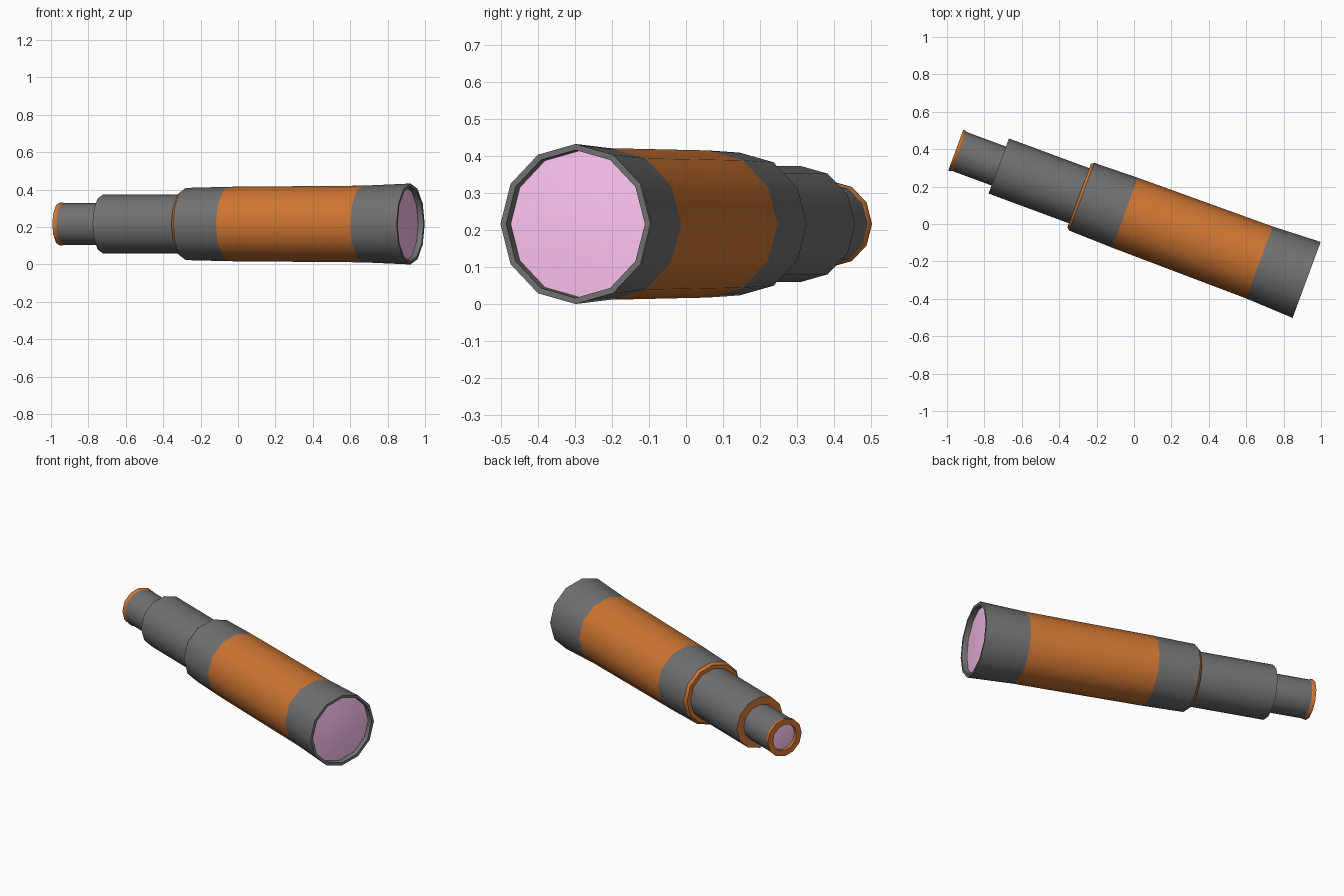
import bpy, math
from mathutils import Matrix, Vector

if "Cube" in bpy.data.objects:
    bpy.data.objects.remove(bpy.data.objects["Cube"])

SIDES = 12


def material(name, *rgb):
    mat = bpy.data.materials.new(name)
    mat.diffuse_color = (*rgb, 1)
    mat.use_nodes = True
    mat.node_tree.nodes["Principled BSDF"].inputs["Base Color"].default_value = mat.diffuse_color
    return mat


ORANGE = material("copper_orange", 0.62, 0.18, 0.032)
PINK = material("lens_pink", 1.0, 0.55, 0.88)
DARK = material("dark_grey", 0.165, 0.165, 0.165)

# Places the tube axis (local x) in the world: turned about z, resting on the ground
PLACE = Matrix.Translation((-0.015, 0.048, 0.2165)) @ Matrix.Rotation(math.radians(-20.3), 4, 'Z')


def lathe(name, profile, mat):
    """Revolve (position, radius) points, listed rear to front, about the axis."""
    verts, rings, faces = [], [], []
    for t, r in profile:
        n = SIDES if r > 0 else 1
        start = len(verts)
        rings.append([start + k % n for k in range(SIDES)])
        for k in range(n):
            a = 2 * math.pi * k / SIDES
            verts.append(PLACE @ Vector((t, r * math.sin(a), r * math.cos(a))))
    for a, b in zip(rings, rings[1:]):
        for k in range(SIDES):
            j = (k + 1) % SIDES
            faces.append(list(dict.fromkeys((a[k], b[k], b[j], a[j]))))
    mesh = bpy.data.meshes.new(name)
    mesh.from_pydata(verts, [], faces)
    mesh.materials.append(mat)
    obj = bpy.data.objects.new(name, mesh)
    bpy.context.collection.objects.link(obj)
    bpy.ops.object.select_all(action='DESELECT')
    obj.select_set(True)
    bpy.context.view_layer.objects.active = obj
    bpy.ops.object.shade_smooth_by_angle(angle=math.radians(40))
    return obj


# Eyepiece end
lathe("eyepiece_lens", [(-0.985, 0), (-0.98, 0.08)], PINK)
lathe("eyepiece_ring", [(-0.98, 0.08), (-1.0, 0.08), (-1.0, 0.1155), (-0.986, 0.1155), (-0.978, 0.111)], ORANGE)
lathe("eyepiece_tube", [(-0.978, 0.111), (-0.755, 0.111)], DARK)

# Middle draw tube
lathe("middle_rim", [(-0.755, 0.111), (-0.755, 0.157)], ORANGE)
lathe("middle_tube", [(-0.755, 0.157), (-0.297, 0.157)], DARK)

# Main barrel
lathe("barrel_rim", [(-0.297, 0.157), (-0.297, 0.181), (-0.282, 0.193)], ORANGE)
lathe("barrel_collar", [(-0.282, 0.193), (-0.036, 0.199)], DARK)
lathe("barrel_grip", [(-0.036, 0.199), (0.731, 0.205)], ORANGE)

# Flared front hood and its recessed lens
lathe("front_hood", [(0.731, 0.205), (1.0, 0.2165), (1.0, 0.2), (0.97, 0.198)], DARK)
lathe("front_lens", [(0.97, 0.198), (0.978, 0.1), (0.981, 0)], PINK)
